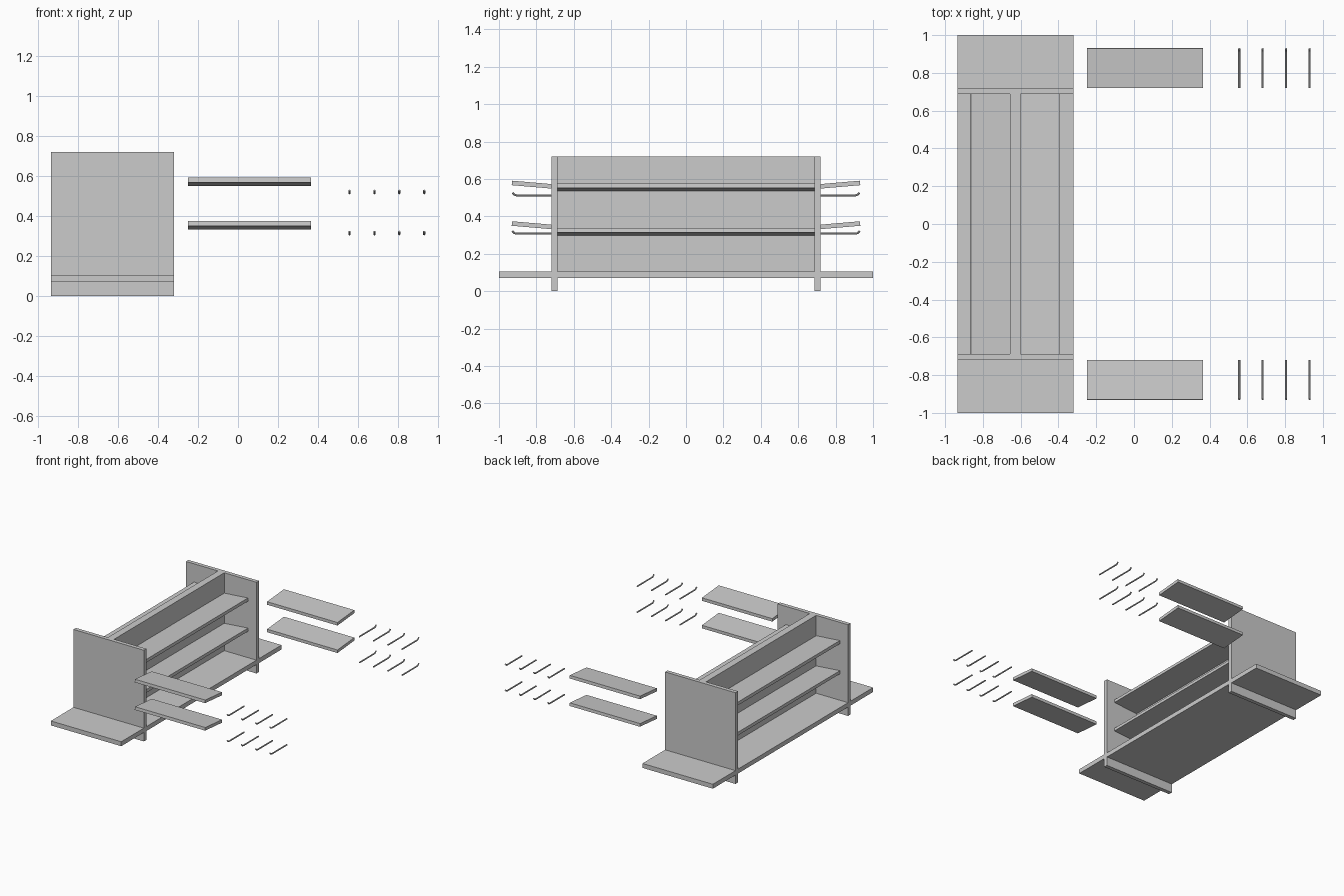
import bpy, bmesh
from mathutils import Vector

if "Cube" in bpy.data.objects:
    bpy.data.objects.remove(bpy.data.objects["Cube"])


def prism(name, profile, axis, lo, hi):
    """Extrude a closed 2D profile (u, z) along x or y."""
    bm = bmesh.new()
    if axis == 'x':
        pts = [Vector((lo, u, z)) for u, z in profile]
        step = Vector((hi - lo, 0, 0))
    else:
        pts = [Vector((u, lo, z)) for u, z in profile]
        step = Vector((0, hi - lo, 0))
    face = bm.faces.new([bm.verts.new(p) for p in pts])
    ext = bmesh.ops.extrude_face_region(bm, geom=[face])
    bmesh.ops.translate(bm, vec=step,
                        verts=[g for g in ext['geom'] if isinstance(g, bmesh.types.BMVert)])
    bmesh.ops.recalc_face_normals(bm, faces=bm.faces[:])
    me = bpy.data.meshes.new(name)
    bm.to_mesh(me)
    bm.free()
    ob = bpy.data.objects.new(name, me)
    bpy.context.collection.objects.link(ob)
    return ob


def board(name, x0, x1, y0, y1, z0, z1):
    return prism(name, [(x0, z0), (x1, z0), (x1, z1), (x0, z1)], 'y', y0, y1)


def tilted(inner, outer, z):
    """Section of a sloping shelf that rises towards its outer edge; z is the inner bottom."""
    rise, thick = 0.018, 0.024
    skew = 0.002 if outer > inner else -0.002
    return [(inner, z), (outer, z + rise), (outer - skew, z + rise + thick), (inner, z + thick)]


X0, X1 = -0.935, -0.32      # width of the main unit
END_IN, END_OUT = 0.687, 0.718

# Main gondola: base, centre divider and end panels
board("base_deck", X0, X1, -1, 1, 0.07, 0.105)
board("centre_divider", -0.656, -0.601, -END_IN, END_IN, 0.105, 0.72)
for side, s in (("front", -1), ("back", 1)):
    a, b = sorted((s * END_IN, s * END_OUT))
    board(side + "_end_panel", X0, X1, a, b, 0, 0.72)

# Long sloping shelves on both sides of the divider
for level, z in (("lower", 0.297), ("upper", 0.535)):
    prism(level + "_left_shelf", tilted(-0.656, -0.866, z), 'y', -END_IN, END_IN)
    prism(level + "_right_shelf", tilted(-0.601, -0.391, z), 'y', -END_IN, END_IN)

# Detached end shelves, standing beside the unit
for side, s in (("front", -1), ("back", 1)):
    for level, z in (("lower", 0.332), ("upper", 0.549)):
        prism(f"{side}_{level}_end_shelf", tilted(s * 0.72, s * 0.932, z), 'x', -0.25, 0.365)


# Display pegs: thin rods with an upturned tip
def peg(name, x, s, z):
    cu = bpy.data.curves.new(name, 'CURVE')
    cu.dimensions = '3D'
    cu.bevel_depth = 0.0055
    cu.bevel_resolution = 2
    cu.use_fill_caps = True
    path = [(0.719, 0), (0.908, 0), (0.917, 0.003), (0.928, 0.014)]
    sp = cu.splines.new('POLY')
    sp.points.add(len(path) - 1)
    for p, (y, dz) in zip(sp.points, path):
        p.co = (x, s * y, z + dz, 1)
    ob = bpy.data.objects.new(name, cu)
    bpy.context.collection.objects.link(ob)
    bpy.ops.object.select_all(action='DESELECT')
    ob.select_set(True)
    bpy.context.view_layer.objects.active = ob
    bpy.ops.object.convert(target='MESH')
    bpy.ops.object.shade_smooth_by_angle()


for side, s in (("front", -1), ("back", 1)):
    for level, z in (("lower", 0.308), ("upper", 0.513)):
        for i in range(4):
            peg(f"{side}_{level}_peg_{i + 1}", 0.557 + 0.1242 * i, s, z)
